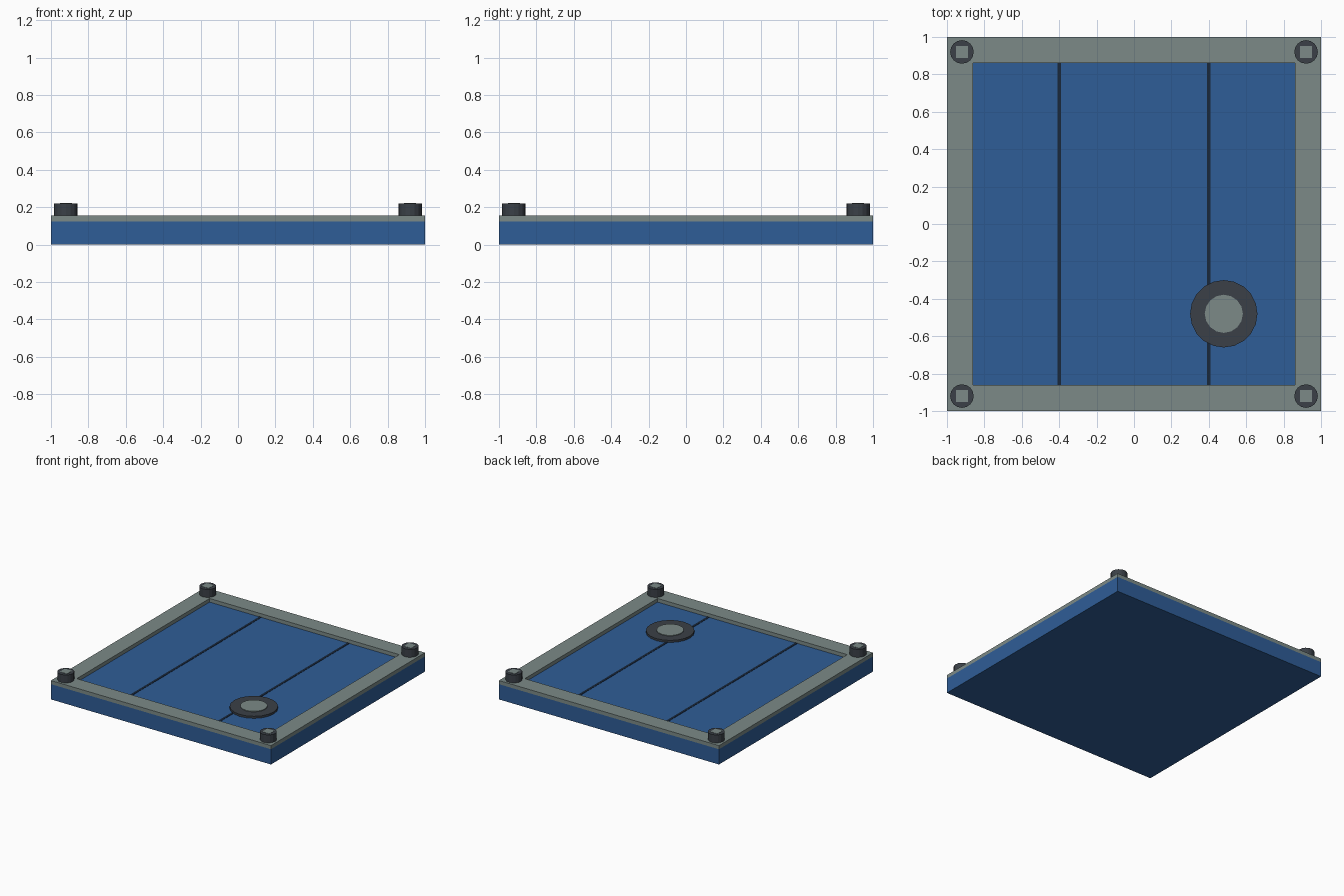
import bpy, bmesh
from mathutils import Matrix, Vector

cube = bpy.data.objects.get("Cube")
if cube:
    bpy.data.objects.remove(cube, do_unlink=True)


def material(name, rgb):
    m = bpy.data.materials.new(name)
    m.use_nodes = True
    m.diffuse_color = (*rgb, 1)
    m.node_tree.nodes["Principled BSDF"].inputs["Base Color"].default_value = (*rgb, 1)
    return m


BLUE = material("blue panel", (0.028, 0.11, 0.31))
GREY = material("grey metal", (0.20, 0.255, 0.245))
DARK = material("dark metal", (0.043, 0.051, 0.063))
SEAM = material("seam navy", (0.009, 0.02, 0.042))


def finish(name, bm, mat):
    bmesh.ops.recalc_face_normals(bm, faces=bm.faces)
    mesh = bpy.data.meshes.new(name)
    bm.to_mesh(mesh)
    bm.free()
    mesh.materials.append(mat)
    obj = bpy.data.objects.new(name, mesh)
    bpy.context.collection.objects.link(obj)
    return obj


def box(name, mat, x, y, bottom, top, width, depth):
    bm = bmesh.new()
    place = Matrix.Translation((x, y, (bottom + top) / 2))
    size = Matrix.Diagonal((width, depth, top - bottom, 1))
    bmesh.ops.create_cube(bm, size=1, matrix=place @ size)
    return finish(name, bm, mat)


def cylinder(name, mat, x, y, bottom, top, radius, sides):
    bm = bmesh.new()
    bmesh.ops.create_cone(bm, cap_ends=True, segments=sides, radius1=radius,
                          radius2=radius, depth=top - bottom,
                          matrix=Matrix.Translation((x, y, (bottom + top) / 2)))
    return finish(name, bm, mat)


BASE_TOP, FRAME_TOP, BOLT_TOP = 0.125, 0.155, 0.22
INNER = 0.862

# Solid panel
box("panel", BLUE, 0, 0, 0, BASE_TOP, 2, 2)

# Rim: inset a square, remove its middle, then extrude the border upward
bm = bmesh.new()
bmesh.ops.create_grid(bm, x_segments=1, y_segments=1, size=1,
                      matrix=Matrix.Translation((0, 0, BASE_TOP)))
middle = list(bm.faces)
bmesh.ops.inset_region(bm, faces=middle, thickness=1 - INNER,
                       use_boundary=True, use_even_offset=True)
bmesh.ops.delete(bm, geom=middle, context="FACES")
raised = bmesh.ops.extrude_face_region(bm, geom=list(bm.faces), use_keep_orig=True)
bmesh.ops.translate(bm, vec=Vector((0, 0, FRAME_TOP - BASE_TOP)),
                    verts=[v for v in raised["geom"] if isinstance(v, bmesh.types.BMVert)])
finish("rim_frame", bm, GREY)

# Panel seams
for side, x in (("left", 0.4), ("right", -0.4)):
    box("seam_" + side, SEAM, x, 0, BASE_TOP - 0.002, BASE_TOP + 0.002, 0.02, 2 * INNER)

# Corner bolts with square drive plates
for fb, sy in (("front", -1), ("back", 1)):
    for lr, sx in (("left", 1), ("right", -1)):
        x, y = 0.92 * sx, 0.92 * sy
        cylinder(f"bolt_{fb}_{lr}", DARK, x, y, FRAME_TOP - 0.01, BOLT_TOP, 0.063, 16)
        box(f"bolt_plate_{fb}_{lr}", GREY, x, y, BOLT_TOP - 0.002, BOLT_TOP + 0.002, 0.066, 0.066)

# Round port and its cap
cylinder("port_ring", DARK, 0.48, -0.48, BASE_TOP - 0.005, 0.142, 0.18, 20)
cylinder("port_cap", GREY, 0.48, -0.48, 0.135, 0.147, 0.102, 16)
